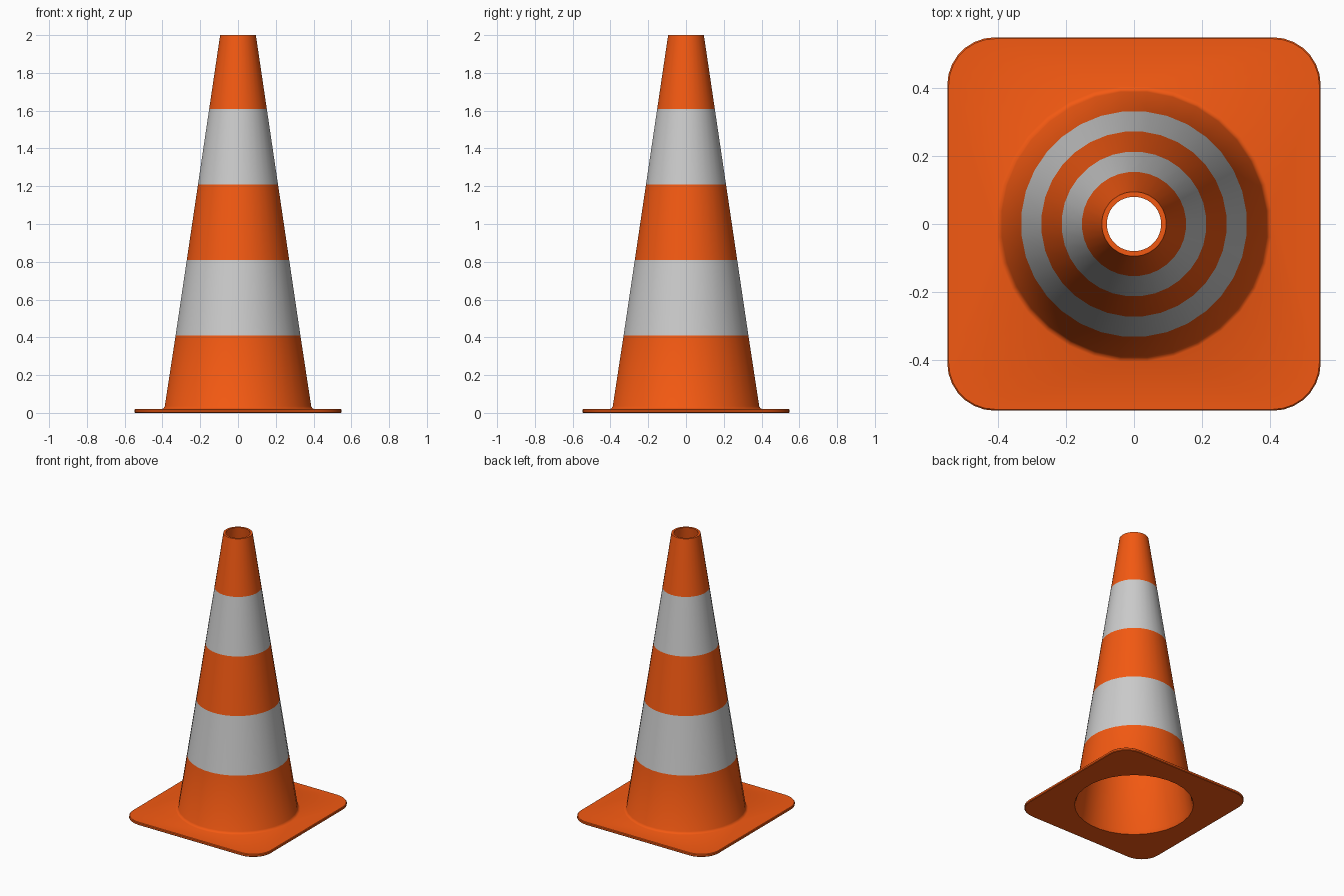
import bpy, bmesh
from math import cos, sin, pi, radians

if "Cube" in bpy.data.objects:
    bpy.data.objects.remove(bpy.data.objects["Cube"])

N = 32                     # sides of the cone
Q = N // 4                 # points per plate corner
HALF, CORNER = 0.548, 0.14  # plate half width and corner radius


def material(name, rgb):
    m = bpy.data.materials.new(name)
    m.diffuse_color = (*rgb, 1)
    m.use_nodes = True
    m.node_tree.nodes["Principled BSDF"].inputs["Base Color"].default_value = m.diffuse_color
    return m


bm = bmesh.new()


def circle(r, z):
    return [bm.verts.new((r * cos((i + 0.5) * 2 * pi / N), r * sin((i + 0.5) * 2 * pi / N), z))
            for i in range(N)]


def plate_outline(inset, z):
    c, r, ring = HALF - CORNER, CORNER - inset, []
    for k, (sx, sy) in enumerate([(1, 1), (-1, 1), (-1, -1), (1, -1)]):
        for i in range(Q):
            a = (k + i / (Q - 1)) * pi / 2
            ring.append(bm.verts.new((sx * c + r * cos(a), sy * c + r * sin(a), z)))
    return ring


def outer_radius(z):
    return 0.095 + (2 - z) * 0.149


bands = [0.41, 0.81, 1.21, 1.61]
wall = 0.015
rings = []                 # (ring, material index of the strip that follows)

# Base plate with softened rim
rings.append((circle(0.388, 0), 0))
for inset, z in [(0.004, 0), (0, 0.004), (0, 0.016), (0.004, 0.02)]:
    rings.append((plate_outline(inset, z), 0))

# Fillet from the plate into the cone
for r, z in [(0.405, 0.02), (0.396, 0.024), (0.3895, 0.035)]:
    rings.append((circle(r, z), 0))

# Outer striped wall, top rim, inner striped wall
for i, z in enumerate(bands):
    rings.append((circle(outer_radius(z), z), (i + 1) % 2))
rings.append((circle(0.095, 2), 0))
rings.append((circle(0.08, 2), 0))
for i, z in enumerate(reversed(bands)):
    rings.append((circle(outer_radius(z) - wall, z), (i + 1) % 2))
rings.append((circle(0.376, 0.025), 0))

# Skin the closed loop of rings
for j, (a, mat) in enumerate(rings):
    b = rings[(j + 1) % len(rings)][0]
    for i in range(N):
        n = (i + 1) % N
        bm.faces.new((a[i], a[n], b[n], b[i])).material_index = mat
bmesh.ops.recalc_face_normals(bm, faces=bm.faces)

mesh = bpy.data.meshes.new("traffic_cone")
bm.to_mesh(mesh)
bm.free()
mesh.materials.append(material("orange_plastic", (0.9, 0.1, 0.006)))
mesh.materials.append(material("reflective_band", (0.66, 0.66, 0.66)))
cone = bpy.data.objects.new("traffic_cone", mesh)
bpy.context.collection.objects.link(cone)
bpy.context.view_layer.objects.active = cone
cone.select_set(True)
bpy.ops.object.shade_smooth_by_angle(angle=radians(40))
